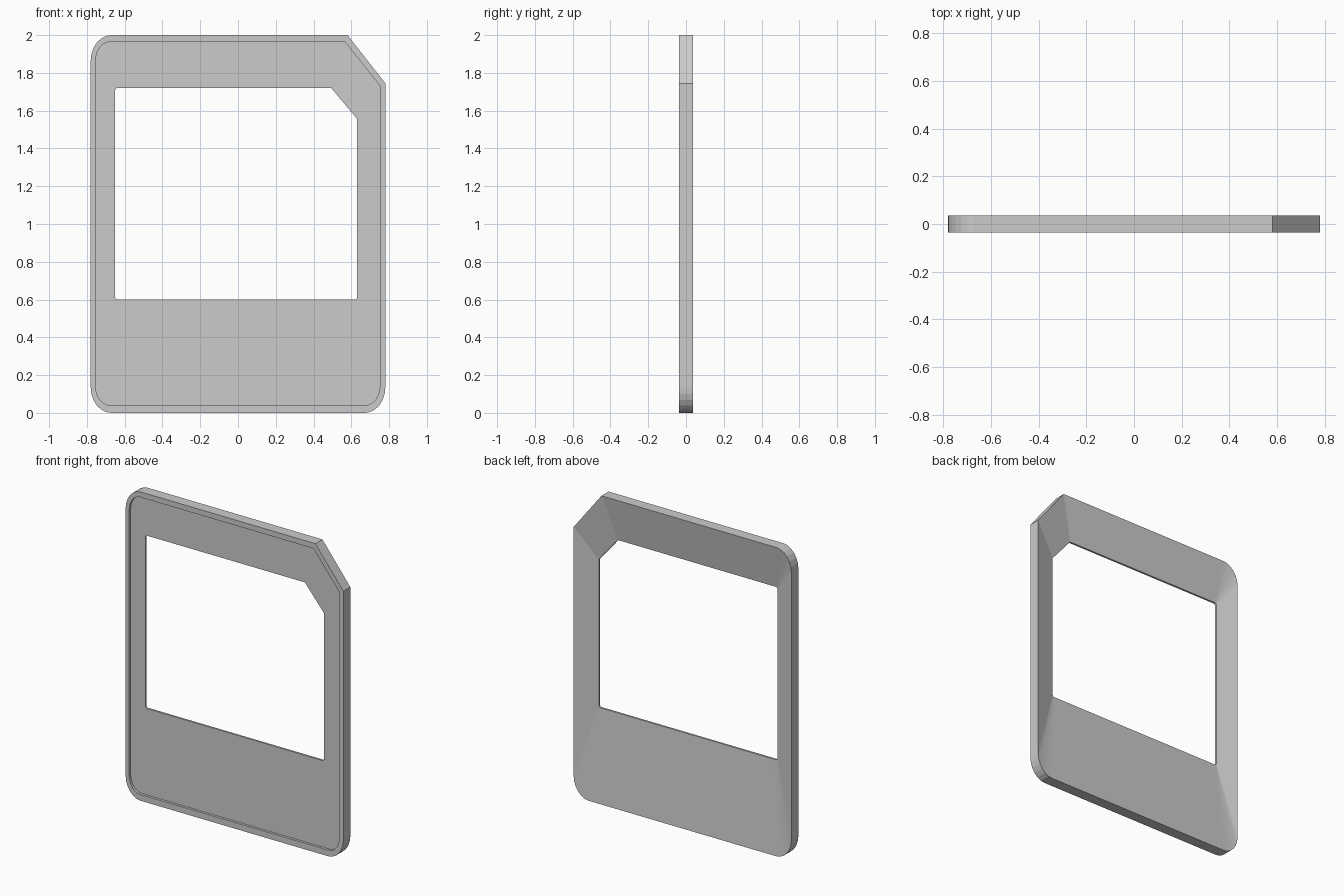
import bpy, bmesh, math

if "Cube" in bpy.data.objects:
    bpy.data.objects.remove(bpy.data.objects["Cube"])

SEG = 6   # segments per rounded corner


def outline(x0, x1, z0, z1, rx, rz, cut_x, cut_z):
    """Rounded rectangle with a bevelled upper right corner, as (x, z) points."""
    pts = []
    corners = [(x1 - rx, z0 + rz, -90), None,
               (x0 + rx, z1 - rz, 90), (x0 + rx, z0 + rz, 180)]
    for c in corners:
        if c is None:
            pts += [(x1, cut_z), (cut_x, z1)]
            continue
        for i in range(SEG + 1):
            a = math.radians(c[2] + 90 * i / SEG)
            pts.append((c[0] + rx * math.cos(a), c[1] + rz * math.sin(a)))
    return pts


outer = outline(-0.78, 0.78, 0.0, 2.0, 0.11, 0.135, 0.58, 1.745)
lip = outline(-0.755, 0.752, 0.04, 1.965, 0.08, 0.105, 0.566, 1.73)
window = outline(-0.65, 0.63, 0.6, 1.72, 0.012, 0.012, 0.493, 1.557)

# closed section: outer wall, raised front lip, recessed panel, window wall, sloped back
section = [(outer, 0.036), (outer, -0.036), (lip, -0.036),
           (lip, -0.02), (window, -0.02), (window, -0.007)]

bm = bmesh.new()
loops = [[bm.verts.new((x, y, z)) for x, z in pts] for pts, y in section]
for k, a in enumerate(loops):
    b = loops[(k + 1) % len(loops)]
    n = len(a)
    for i in range(n):
        j = (i + 1) % n
        bm.faces.new((a[i], a[j], b[j], b[i]))
bmesh.ops.recalc_face_normals(bm, faces=bm.faces)

mesh = bpy.data.meshes.new("window_frame")
bm.to_mesh(mesh)
bm.free()
bpy.context.collection.objects.link(bpy.data.objects.new("window_frame", mesh))
